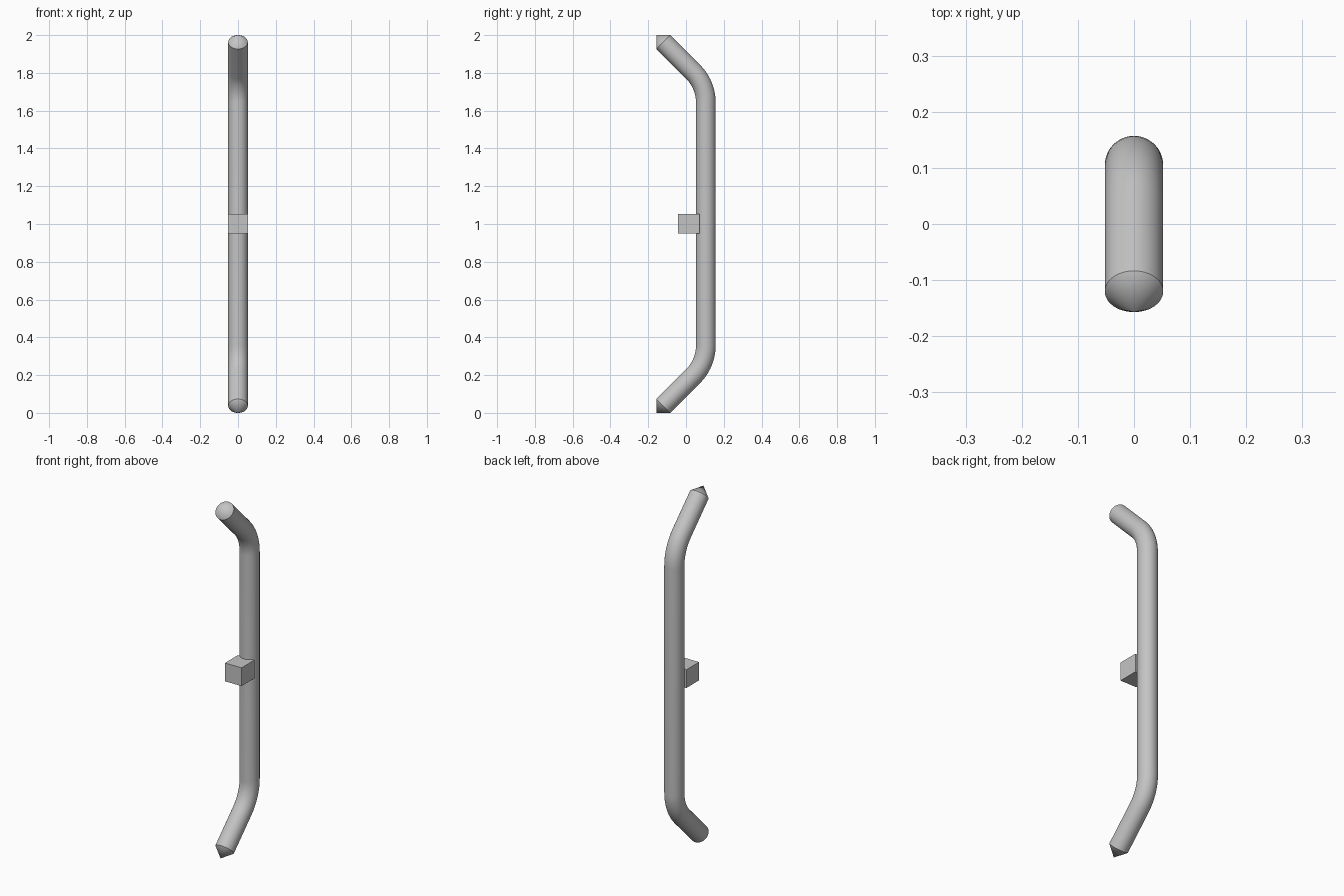
import bpy, bmesh, math
from mathutils import Vector

cube = bpy.data.objects.get("Cube")
if cube:
    bpy.data.objects.remove(cube, do_unlink=True)

RADIUS = 0.052      # tube radius
AXIS_Y = 0.105      # straight section of the tube
BEND = 0.23         # bend radius of the centre line
SIDES, STEPS = 48, 12

grey = bpy.data.materials.new("satin grey")
grey.use_nodes = True
colour = (0.55, 0.55, 0.55, 1)
grey.diffuse_color = colour
grey.node_tree.nodes["Principled BSDF"].inputs["Base Color"].default_value = colour


def add_object(name, bm):
    bmesh.ops.recalc_face_normals(bm, faces=bm.faces)
    mesh = bpy.data.meshes.new(name)
    bm.to_mesh(mesh)
    bm.free()
    mesh.materials.append(grey)
    obj = bpy.data.objects.new(name, mesh)
    bpy.context.collection.objects.link(obj)
    return obj


# Upper half of the centre line: (z measured from mid height, y, tilt)
half = math.pi / 4
leg = RADIUS * math.sqrt(0.5)
end_y, end_z = -0.157 + leg, 1 - leg
bend_z = end_z - (AXIS_Y - end_y) - BEND * math.tan(half / 2)
upper = []
for i in range(STEPS + 1):
    a = half * i / STEPS
    upper.append((bend_z + BEND * math.sin(a), AXIS_Y - BEND * (1 - math.cos(a)), a))
upper.append((end_z, end_y, half))
path = [(-z, y, -a) for z, y, a in reversed(upper)] + upper

# Bent tube with pointed ends
bm = bmesh.new()
rings = []
for z, y, a in path:
    ring = []
    for i in range(SIDES):
        t = math.tau * i / SIDES
        u, v = RADIUS * math.cos(t), RADIUS * math.sin(t)
        ring.append(bm.verts.new((u, y + v * math.cos(a), 1 + z + v * math.sin(a))))
    rings.append(ring)
for low, high in zip(rings, rings[1:]):
    for i in range(SIDES):
        j = (i + 1) % SIDES
        bm.faces.new((low[i], low[j], high[j], high[i]))
for ring, z in ((rings[0], 0), (rings[-1], 2)):
    tip = bm.verts.new((0, -0.157, z))
    for i in range(SIDES):
        bm.faces.new((ring[i], ring[(i + 1) % SIDES], tip))
tube = add_object("handle_tube", bm)
bpy.context.view_layer.objects.active = tube
tube.select_set(True)
bpy.ops.object.shade_smooth_by_angle(angle=math.radians(30))

# Square mounting block on the front of the tube
front, back = -0.043, 0.072
bm = bmesh.new()
bmesh.ops.create_cube(bm, size=1)
bmesh.ops.scale(bm, vec=Vector((2 * RADIUS, back - front, 2 * RADIUS)), verts=bm.verts)
bmesh.ops.translate(bm, vec=Vector((0, (front + back) / 2, 1.002)), verts=bm.verts)
add_object("mounting_block", bm)
